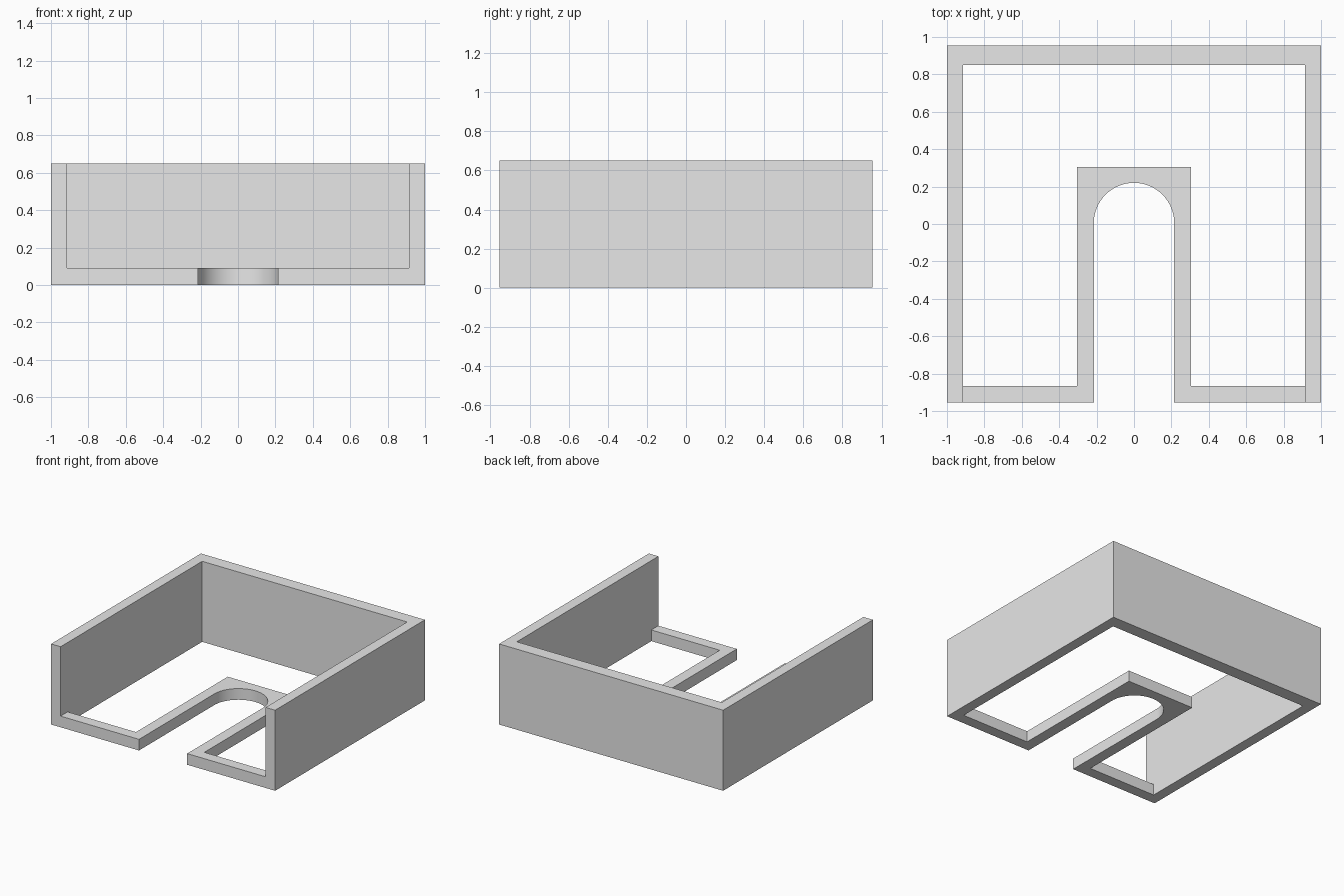
import bpy, bmesh, math

cube = bpy.data.objects.get("Cube")
if cube:
    bpy.data.objects.remove(cube, do_unlink=True)

grey = bpy.data.materials.new("light_grey")
grey.use_nodes = True
colour = (0.8, 0.8, 0.8, 1)
grey.diffuse_color = colour
grey.node_tree.nodes["Principled BSDF"].inputs["Base Color"].default_value = colour

# Overall dimensions
W, D, H = 1.0, 0.955, 0.65      # half width, half depth, wall height
SIDE, BACK, FRONT = 0.915, 0.85, -0.865   # inner faces
RAIL_H = 0.09
BLOCK = 0.305                   # outer half width and back of the arch block
R, ARCH_Y = 0.215, 0.005        # arch radius and centre


def extrude_outline(name, half, height, joined_x=None):
    """Mirror a right-hand outline across x = 0 and extrude it upward."""
    outline = half + [(-x, y) for x, y in reversed(half) if abs(x) > 1e-6]
    bm = bmesh.new()
    base = bm.faces.new([bm.verts.new((x, y, 0)) for x, y in outline])
    top = bmesh.ops.extrude_face_region(bm, geom=[base], use_keep_orig=True)["geom"]
    bmesh.ops.translate(bm, vec=(0, 0, height),
                        verts=[g for g in top if isinstance(g, bmesh.types.BMVert)])
    bmesh.ops.recalc_face_normals(bm, faces=bm.faces[:])
    # Leave the ends open where they run into another part
    if joined_x:
        ends = [f for f in bm.faces
                if all(abs(abs(v.co.x) - joined_x) < 1e-4 for v in f.verts)
                and abs(f.normal.x) > 0.9]
        bmesh.ops.delete(bm, geom=ends, context="FACES_ONLY")
    mesh = bpy.data.meshes.new(name)
    bm.to_mesh(mesh)
    bm.free()
    mesh.materials.append(grey)
    obj = bpy.data.objects.new(name, mesh)
    bpy.context.collection.objects.link(obj)
    bpy.ops.object.select_all(action="DESELECT")
    obj.select_set(True)
    bpy.context.view_layer.objects.active = obj
    bpy.ops.object.shade_smooth_by_angle(angle=math.radians(30))
    return obj


# Tall wall around the back and both sides
extrude_outline("surrounding_wall",
                [(0, D), (W, D), (W, -D), (SIDE, -D), (SIDE, BACK), (0, BACK)], H)

# Low front rail that runs inward around a round-ended slot
STEPS = 24
arc = [(R * math.cos(a), ARCH_Y + R * math.sin(a))
       for a in (math.pi / 2 * i / STEPS for i in range(STEPS))]
extrude_outline("slotted_front_rail",
                [(0, BLOCK), (BLOCK, BLOCK), (BLOCK, FRONT), (SIDE, FRONT),
                 (SIDE, -D), (R, -D)] + arc + [(0, ARCH_Y + R)],
                RAIL_H, joined_x=SIDE)
